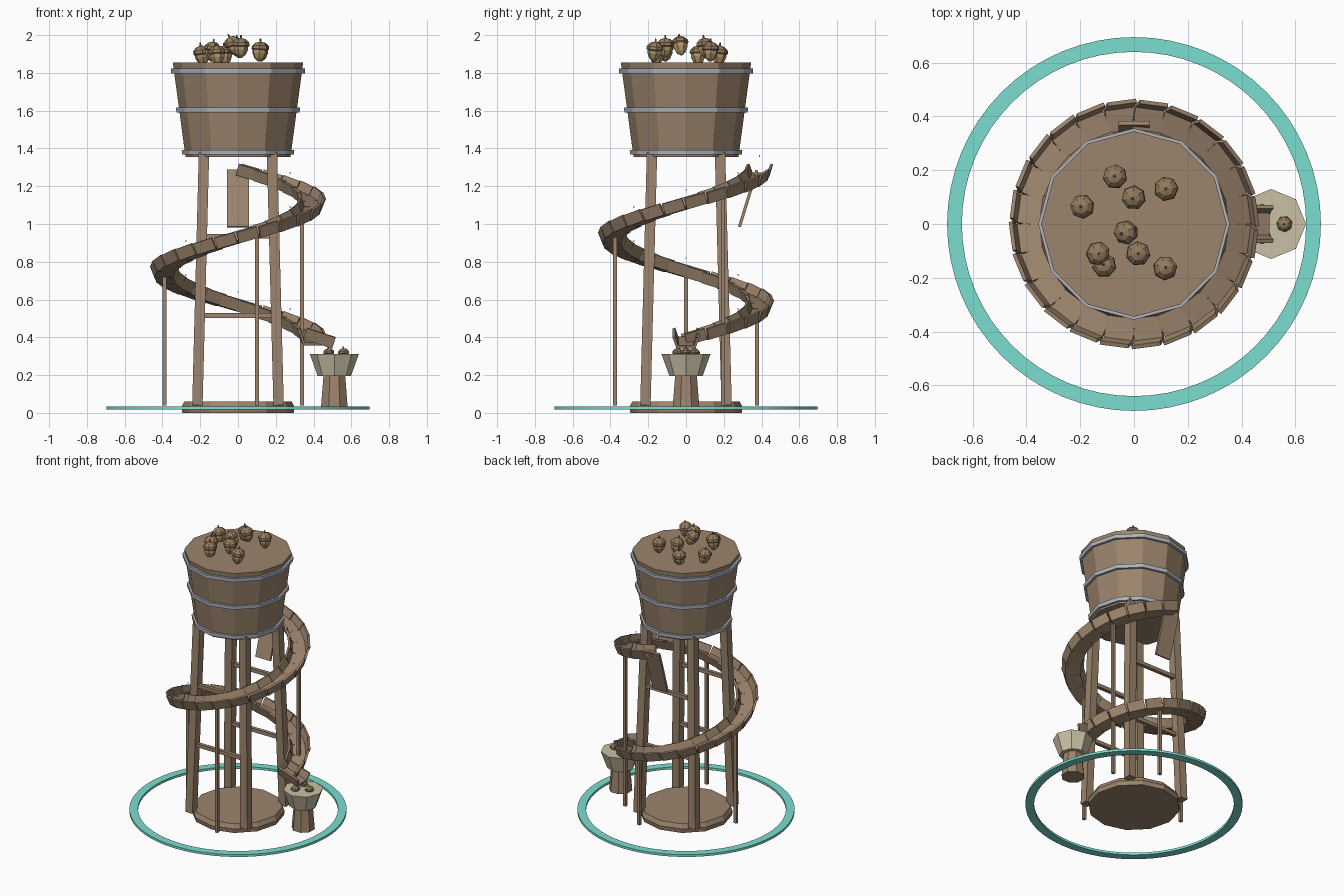
import bpy, bmesh, math, random
from mathutils import Vector, Matrix

if "Cube" in bpy.data.objects:
    bpy.data.objects.remove(bpy.data.objects["Cube"])

random.seed(4)


def material(name, rgb):
    m = bpy.data.materials.new(name)
    m.diffuse_color = (*rgb, 1)
    m.use_nodes = True
    m.node_tree.nodes["Principled BSDF"].inputs["Base Color"].default_value = m.diffuse_color
    return m


WOOD = material("wood", (0.33, 0.23, 0.15))
IRON = material("iron", (0.42, 0.45, 0.50))
TEAL = material("teal", (0.20, 0.73, 0.63))
CREAM = material("cream", (0.60, 0.53, 0.38))
NUT = material("nut", (0.45, 0.31, 0.15))
CAP = material("nut_cap", (0.29, 0.20, 0.11))
BLUE = material("blue", (0.2, 0.5, 0.8))


def finish(name, bm, mat, matrix=Matrix()):
    bmesh.ops.recalc_face_normals(bm, faces=bm.faces)
    me = bpy.data.meshes.new(name)
    bm.to_mesh(me)
    bm.free()
    me.materials.append(mat)
    ob = bpy.data.objects.new(name, me)
    ob.matrix_world = matrix
    bpy.context.collection.objects.link(ob)
    return ob


def lathe(name, profile, sides, mat, matrix=Matrix(), closed=False):
    """Revolve (radius, z) points; open profiles get flat end caps."""
    bm = bmesh.new()
    rings = [[bm.verts.new((r * math.cos(i * math.tau / sides), r * math.sin(i * math.tau / sides), z))
              for i in range(sides)] for r, z in profile]
    pairs = list(zip(rings, rings[1:])) + ([(rings[-1], rings[0])] if closed else [])
    for a, b in pairs:
        for i in range(sides):
            j = (i + 1) % sides
            bm.faces.new((a[i], a[j], b[j], b[i]))
    if not closed:
        bm.faces.new(rings[0])
        bm.faces.new(rings[-1])
    return finish(name, bm, mat, matrix)


def beam(name, a, b, width, depth, mat, side=Vector((1, 0, 0))):
    """Box from a to b; width runs along side."""
    a, b = Vector(a), Vector(b)
    z = (b - a).normalized()
    x = (side - side.dot(z) * z).normalized()
    rot = Matrix((x, z.cross(x), z)).transposed().to_4x4()
    bm = bmesh.new()
    bmesh.ops.create_cube(bm, size=1)
    bmesh.ops.scale(bm, vec=(width, depth, (b - a).length), verts=bm.verts)
    return finish(name, bm, mat, Matrix.Translation((a + b) / 2) @ rot)


def trough(name, centre, along, across, length):
    """Flared U-shaped plank section centred on its floor."""
    t, r = along.normalized(), across.normalized()
    n = r.cross(t)
    if n.z < 0:
        n = -n
    section = [(-.050, -.008), (.050, -.008), (.071, .052), (.057, .056),
               (.041, .008), (-.041, .008), (-.057, .056), (-.071, .052)]
    bm = bmesh.new()
    ends = [[bm.verts.new(centre + t * s * length / 2 + r * u + n * v) for u, v in section] for s in (-1, 1)]
    for i in range(8):
        j = (i + 1) % 8
        bm.faces.new((ends[0][i], ends[0][j], ends[1][j], ends[1][i]))
    for e in ends:
        for quad in ((0, 1, 4, 5), (1, 2, 3, 4), (0, 5, 6, 7)):
            bm.faces.new([e[k] for k in quad])
    return finish(name, bm, WOOD)


def acorn(name, x, y, z, scale, tilt):
    m = (Matrix.Translation((x, y, z)) @ Matrix.Rotation(random.uniform(0, 6), 4, 'Z')
         @ Matrix.Rotation(tilt, 4, 'X') @ Matrix.Scale(scale, 4))
    lathe(name + "_body", [(.007, -.055), (.027, -.038), (.039, -.012), (.040, .012)], 7, NUT, m)
    lathe(name + "_cap", [(.040, .004), (.046, .010), (.044, .026), (.027, .043), (.008, .049)], 7, CAP, m)
    lathe(name + "_stem", [(.006, .045), (.004, .066)], 5, CAP, m)


# Ground ring and base
lathe("ground_ring", [(.64, .018), (.695, .018), (.695, .034), (.64, .034)], 64, TEAL, closed=True)
lathe("base_disc", [(.295, 0), (.30, .03), (.285, .06)], 12, WOOD)

# Tower legs and rungs
for sx in (-1, 1):
    for sy in (-1, 1):
        beam("tower_leg", (sx * .215, sy * .215, .04), (sx * .18, sy * .18, 1.38), .055, .055, WOOD)
for sy in (-1, 1):
    for z in (.515, .935):
        beam("rung", (-.19, sy * .198, z), (.19, sy * .198, z), .025, .025, WOOD, Vector((0, 1, 0)))

# Tub with iron hoops
lathe("tub", [(.278, 1.355), (.345, 1.855)], 12, WOOD)
for z, r in ((1.38, .283), (1.603, .313), (1.81, .341)):
    lathe("hoop", [(r - .015, z - .013), (r + .013, z - .013), (r + .015, z + .013), (r - .012, z + .013)],
          12, IRON, closed=True)

# Spiral chute: 30 short troughs over one and a quarter turns
R, STEPS = .39, 30


def floor_z(deg):
    return 1.265 - .18 * (90 - deg) / 90


for i in range(STEPS):
    deg = 90 - 15 * (i + .5)
    a = math.radians(deg)
    out = Vector((math.cos(a), math.sin(a), 0))
    along = Vector((math.sin(a), -math.cos(a), -.18 / (R * math.pi / 2)))
    trough("chute_section", out * R + Vector((0, 0, floor_z(deg))), along, out, .111)

# Outlet spout and slanted feed board
trough("outlet_spout", Vector((.425, 0, .373)), Vector((1, 0, -.33)), Vector((0, 1, 0)), .16)
beam("feed_board", (0, .283, .985), (0, .375, 1.285), .115, .016, WOOD)

# Chute support posts
for deg in (30, -75, -180, -285):
    a = math.radians(deg)
    x, y = R * math.cos(a), R * math.sin(a)
    beam("chute_post", (x, y, .04), (x, y, floor_z(deg)), .021, .021, WOOD)

# Tiny marker beads along the chute
for i in range(10):
    a = math.radians(90 - 45 * i)
    lathe("path_bead", [(.001, -.004), (.004, 0), (.001, .004)], 4, BLUE,
          Matrix.Translation((R * math.cos(a), R * math.sin(a), floor_z(90 - 45 * i) + .095)))

# Collecting bowl on its pedestal
lathe("bowl_pedestal", [(.076, .035), (.062, .2)], 8, WOOD,
      Matrix.Translation((.51, 0, 0)) @ Matrix.Rotation(math.pi / 8, 4, 'Z'))
lathe("bowl", [(.088, .195), (.130, .312)], 8, CREAM, Matrix.Translation((.51, 0, 0)))

# Acorns on the tub and in the bowl
for i, (x, y) in enumerate([(-.07, .175), (.12, .13), (0, .10), (-.19, .065), (-.135, -.11),
                            (.015, -.11), (-.11, -.155), (.115, -.165)]):
    acorn(f"acorn_{i}", x, y, 1.895 + .02 * (i % 3), 1, random.uniform(-.2, .2))
acorn("acorn_top", -.025, -.03, 1.945, 1, .45)
for i, (x, y) in enumerate([(.56, 0), (.48, .045), (.48, -.045)]):
    acorn(f"bowl_acorn_{i}", x, y, .310, .65, random.uniform(-.15, .15))
